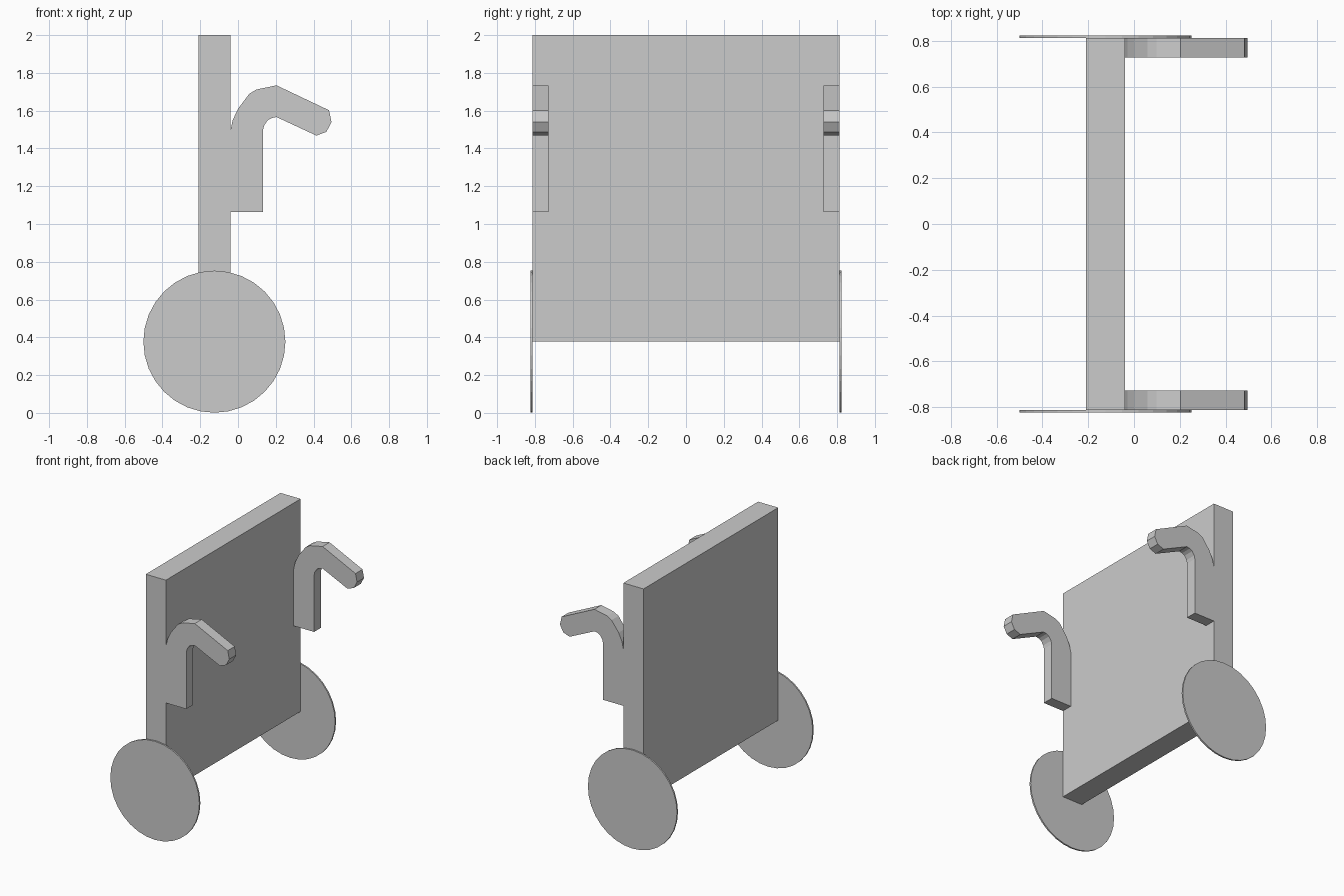
import bpy, bmesh
from math import pi
from mathutils import Matrix

if "Cube" in bpy.data.objects:
    bpy.data.objects.remove(bpy.data.objects["Cube"])


def make_object(name, bm):
    bmesh.ops.recalc_face_normals(bm, faces=bm.faces)
    mesh = bpy.data.meshes.new(name)
    bm.to_mesh(mesh)
    bm.free()
    obj = bpy.data.objects.new(name, mesh)
    bpy.context.collection.objects.link(obj)
    return obj


def extrude_profile(name, points, y0, y1):
    """Solid prism from an (x, z) outline, running from y0 to y1."""
    bm = bmesh.new()
    face = bm.faces.new([bm.verts.new((x, y0, z)) for x, z in points])
    ext = bmesh.ops.extrude_face_region(bm, geom=[face], use_keep_orig=True)
    verts = [v for v in ext["geom"] if isinstance(v, bmesh.types.BMVert)]
    bmesh.ops.translate(bm, verts=verts, vec=(0, y1 - y0, 0))
    return make_object(name, bm)


# Upright board
extrude_profile("back_panel", [(-0.21, 0.378), (-0.04, 0.378), (-0.04, 2.0), (-0.21, 2.0)],
                -0.812, 0.812)

# Hooked handle outline, seen from the front
handle = [(-0.04, 1.063), (0.132, 1.063), (0.132, 1.495), (0.138, 1.52), (0.156, 1.548),
          (0.178, 1.561), (0.204, 1.566), (0.415, 1.468), (0.468, 1.488), (0.495, 1.54),
          (0.482, 1.602), (0.204, 1.734), (0.098, 1.712), (0.06, 1.69), (0.0, 1.61),
          (-0.028, 1.55), (-0.04, 1.495)]

for side, label in ((-1, "left"), (1, "right")):
    extrude_profile(f"{label}_handle", handle, side * 0.728, side * 0.812)

    # Thin disc wheel
    bm = bmesh.new()
    bmesh.ops.create_cone(bm, cap_ends=True, segments=32, radius1=0.376, radius2=0.376,
                          depth=0.012,
                          matrix=Matrix.Translation((-0.125, side * 0.818, 0.377))
                          @ Matrix.Rotation(pi / 2, 4, "X"))
    make_object(f"{label}_wheel", bm)
